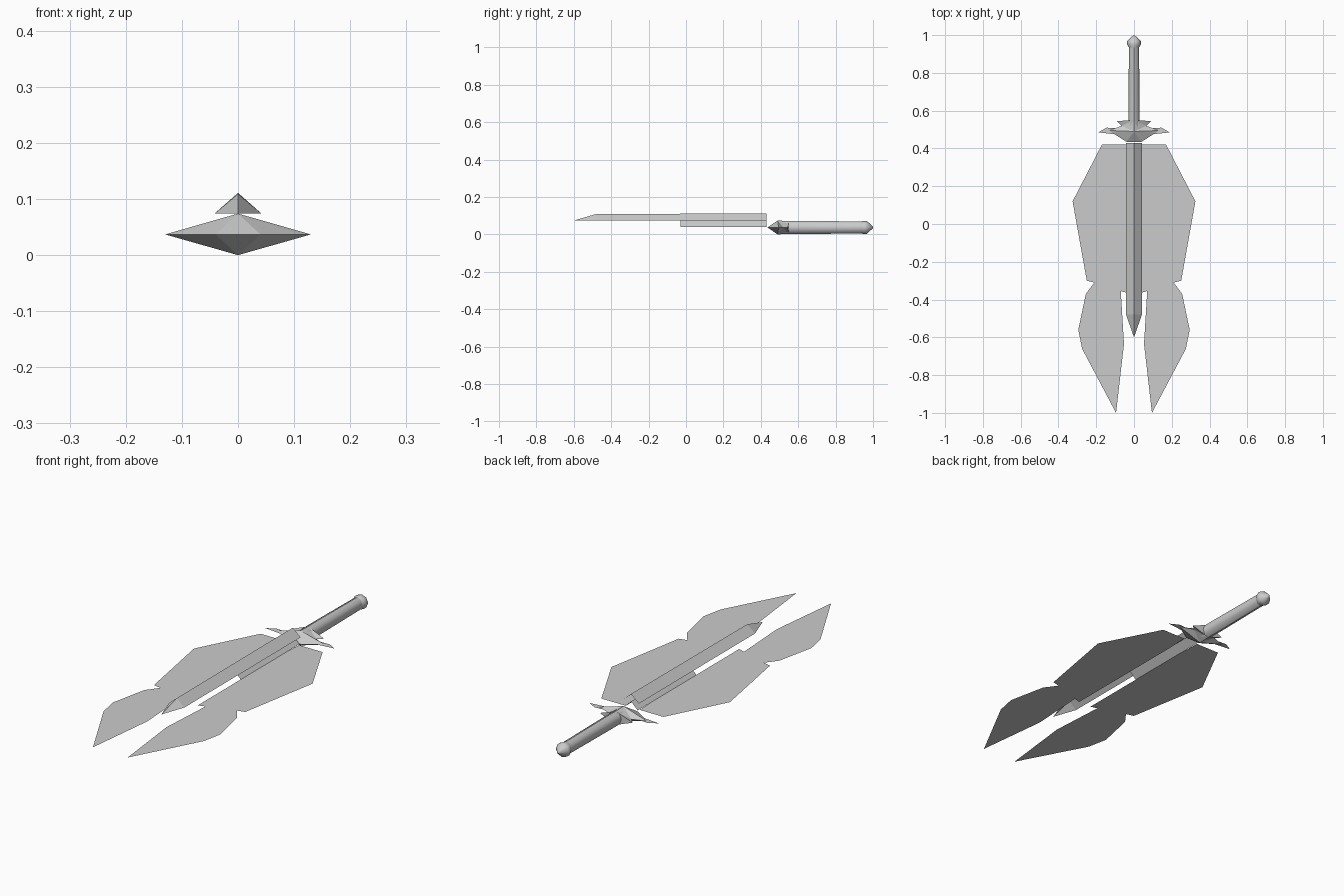
import bpy
import math

cube = bpy.data.objects.get("Cube")
if cube:
    bpy.data.objects.remove(cube, do_unlink=True)

grey = bpy.data.materials.new("plain grey")
grey.use_nodes = True
grey.diffuse_color = (0.6, 0.6, 0.6, 1)
grey.node_tree.nodes["Principled BSDF"].inputs["Base Color"].default_value = (0.6, 0.6, 0.6, 1)

MID = 0.037   # height of the flat centre plane


def make(name, verts, faces, mirror=False):
    mesh = bpy.data.meshes.new(name)
    mesh.from_pydata(verts, [], faces)
    mesh.materials.append(grey)
    mesh.update()
    obj = bpy.data.objects.new(name, mesh)
    bpy.context.collection.objects.link(obj)
    if mirror:
        mod = obj.modifiers.new("Mirror", 'MIRROR')
        mod.use_axis[0] = True
        mod.merge_threshold = 0.0005
    return obj


# Flat blade wings, one outline mirrored across the sword
wing = [(0.035, -0.365), (0.07, -0.355), (0.053, -0.635), (0.095, -1.0),
        (0.275, -0.66), (0.295, -0.56), (0.255, -0.37), (0.21, -0.31),
        (0.25, -0.30), (0.325, 0.12), (0.17, 0.42), (0.04, 0.42), (0.035, 0.3)]
make("blade_wings", [(x, y, MID + 0.002) for x, y in wing],
     [list(range(len(wing)))], True)

# Raised central ridge with a pointed tip, slightly taller near the hilt
make("central_ridge",
     [(0, 0.43, 0.111), (0, 0.21, 0.111), (0, -0.48, 0.109), (0, -0.6, 0.074),
      (0.042, -0.48, 0.074), (0.042, 0.21, 0.074), (0.042, 0.43, 0.074)],
     [(0, 1, 5, 6), (1, 2, 4, 5), (2, 3, 4)], True)

# Short lower ridge joining the wings
make("lower_ridge",
     [(0, 0.43, 0.074), (0, -0.03, 0.074), (0.036, -0.03, 0.039), (0.036, 0.43, 0.039)],
     [(0, 1, 2, 3)], True)

# Guard body: a faceted outline drawn up to a top and a bottom apex
outline = [(0, 0.435), (0.04, 0.435), (0.11, 0.48), (0.13, 0.495),
           (0.065, 0.52), (0.09, 0.545), (0, 0.55)]
verts = [(x, y, MID) for x, y in outline]
verts += [(0, 0.49, 0.074), (0, 0.55, 0.071), (0, 0.49, 0), (0, 0.55, 0.003)]
faces = []
for front, back, top in ((7, 8, True), (9, 10, False)):
    half = [(i, i + 1, front) for i in range(4)]
    half += [(4, back, front), (4, 5, back), (5, 6, back)]
    faces += half if top else [f[::-1] for f in half]
make("guard", verts, faces, True)

# Thin swept tips of the guard
make("guard_tips",
     [(x, y, MID) for x, y in ((0.1, 0.475), (0.19, 0.485), (0.145, 0.51), (0.1, 0.507))],
     [(0, 1, 2, 3)], True)


# Handle parts: eight-sided rings of (y, half width, half height)
def lathe(name, rings, sides=8):
    verts, faces = [], []
    for y, rx, rz in rings:
        for k in range(sides):
            a = 2 * math.pi * k / sides
            verts.append((rx * math.cos(a), y, MID + rz * math.sin(a)))
    for r in range(len(rings) - 1):
        for k in range(sides):
            a, b = r * sides + k, r * sides + (k + 1) % sides
            faces.append((a, a + sides, b + sides, b))
    faces.append(list(range(sides)))
    faces.append(list(range(len(verts) - 1, len(verts) - sides - 1, -1)))
    return make(name, verts, faces)


handle = lathe("handle", [(0.5, 0.03, 0.034), (0.63, 0.029, 0.035), (0.945, 0.027, 0.032)])
pommel = lathe("pommel", [(0.935, 0.027, 0.032), (0.95, 0.036, 0.035),
                          (0.968, 0.036, 0.034), (1.0, 0.003, 0.003)])
bpy.ops.object.select_all(action='DESELECT')
for obj in (handle, pommel):
    obj.select_set(True)
bpy.context.view_layer.objects.active = handle
bpy.ops.object.shade_smooth_by_angle(angle=math.radians(50))
